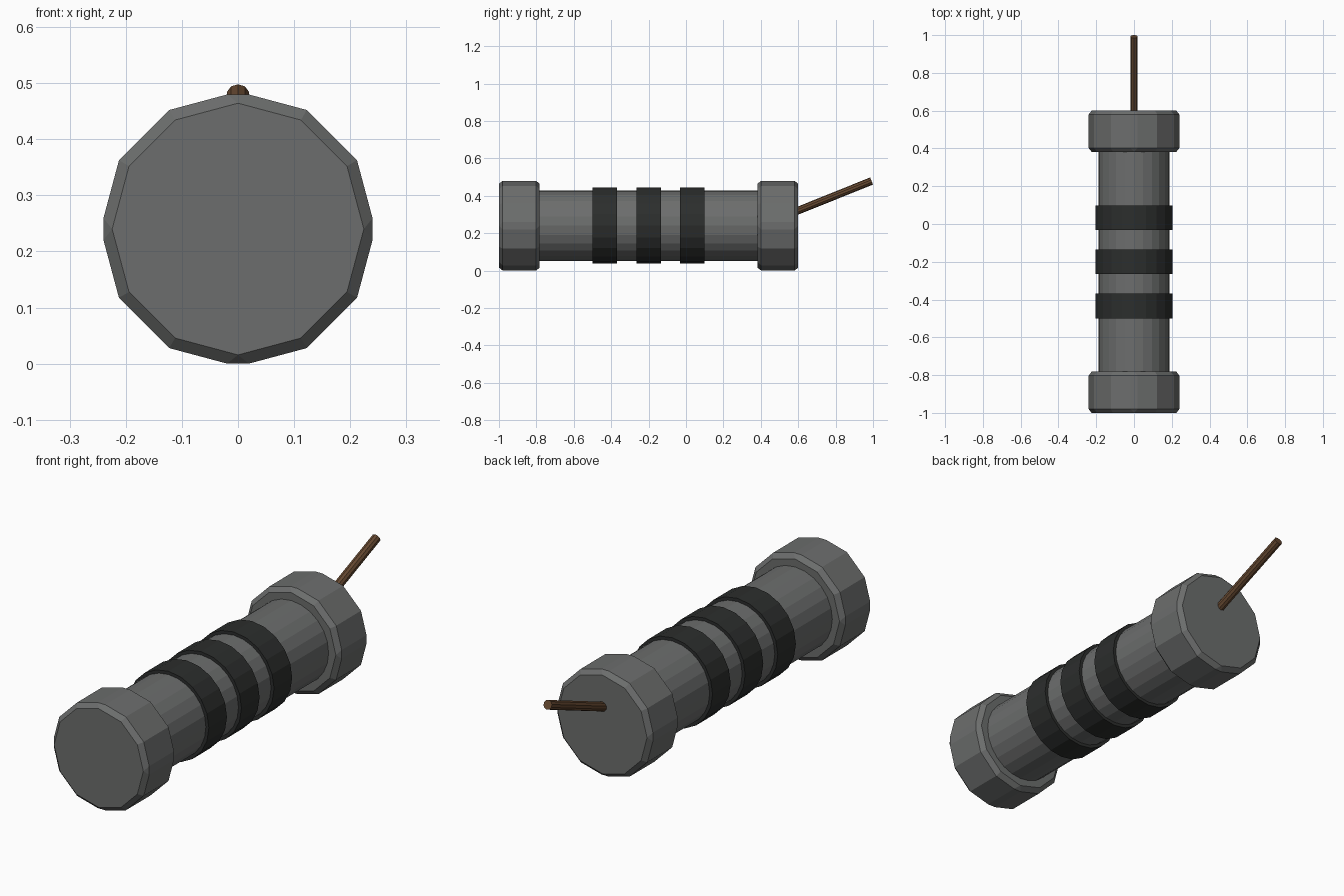
import bpy, bmesh
from mathutils import Vector, Matrix

if "Cube" in bpy.data.objects:
    bpy.data.objects.remove(bpy.data.objects["Cube"])

ZC = 0.24  # height of the tube axis


def material(name, rgb):
    m = bpy.data.materials.new(name)
    m.diffuse_color = (*rgb, 1)
    m.use_nodes = True
    m.node_tree.nodes["Principled BSDF"].inputs["Base Color"].default_value = m.diffuse_color
    return m


GREY = material("dark_grey_metal", (0.15, 0.155, 0.153))
BLACK = material("black_tape", (0.025, 0.027, 0.026))
BROWN = material("brown_cord", (0.13, 0.065, 0.03))


def cylinder(name, p0, p1, radius, sides, mat, bevel=0.0):
    """Cylinder between two points; bevel chamfers rims and the four axis-aligned corners."""
    p0, p1 = Vector(p0), Vector(p1)
    d = p1 - p0
    rot = d.to_track_quat('Z', 'Y').to_matrix().to_4x4()
    bm = bmesh.new()
    bmesh.ops.create_cone(bm, cap_ends=True, segments=sides,
                          radius1=radius, radius2=radius, depth=d.length)
    if bevel:
        edges = []
        for e in bm.edges:
            a, b = e.verts
            is_rim = abs(a.co.z - b.co.z) < 1e-4
            on_axis = min(abs(a.co.x), abs(a.co.y)) < 1e-4
            if is_rim or on_axis:
                edges.append(e)
        bmesh.ops.bevel(bm, geom=edges, offset=bevel, offset_type='OFFSET',
                        segments=1, profile=0.5, affect='EDGES')
    bm.transform(Matrix.Translation((p0 + p1) / 2) @ rot)
    bmesh.ops.recalc_face_normals(bm, faces=bm.faces)
    me = bpy.data.meshes.new(name)
    bm.to_mesh(me)
    bm.free()
    me.materials.append(mat)
    ob = bpy.data.objects.new(name, me)
    bpy.context.collection.objects.link(ob)
    return ob


def along_y(name, y0, y1, radius, sides, mat, bevel=0.0):
    return cylinder(name, (0, y0, ZC), (0, y1, ZC), radius, sides, mat, bevel)


# Main pipe
along_y("pipe_body", -0.9, 0.5, 0.188, 24, GREY)

# Chamfered end caps
along_y("front_cap", -1.0, -0.782, 0.245, 12, GREY, 0.02)
along_y("back_cap", 0.382, 0.6, 0.245, 12, GREY, 0.02)

# Three tape bands around the middle
for i in range(3):
    c = -0.2 + (i - 1) * 0.234
    along_y(f"band_{i + 1}", c - 0.065, c + 0.065, 0.203, 20, BLACK)

# Slanted cord leaving the back cap
cylinder("cord", (0, 0.57, 0.309), (0, 0.9925, 0.479), 0.0205, 10, BROWN)
